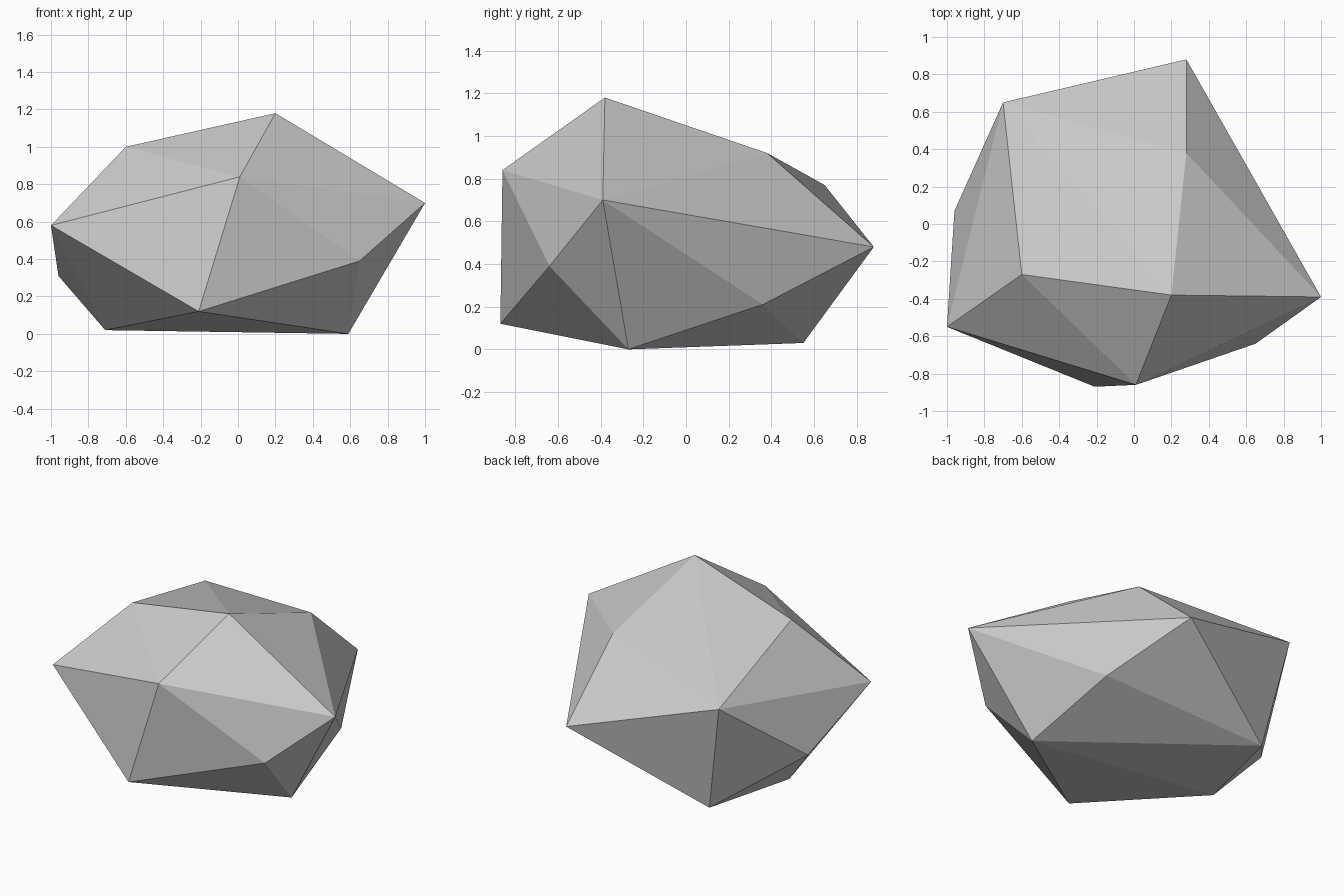
import bpy
import bmesh

if "Cube" in bpy.data.objects:
    bpy.data.objects.remove(bpy.data.objects["Cube"])

# Corner points of the faceted boulder
CORNERS = [
    # crown
    (0.20, -0.38, 1.18), (-0.60, -0.27, 1.00), (0.28, 0.38, 0.92), (0.01, -0.86, 0.84),
    # girdle
    (-1.00, -0.55, 0.58), (-0.70, 0.65, 0.77), (0.28, 0.88, 0.48), (1.00, -0.39, 0.70),
    (0.65, -0.64, 0.39), (-0.96, 0.07, 0.31), (0.52, 0.36, 0.21),
    # underside
    (-0.21, -0.87, 0.12), (0.59, -0.27, 0.00), (-0.71, -0.09, 0.02), (-0.56, 0.55, 0.03),
]

# Stone colour
stone = bpy.data.materials.new("stone_grey")
stone.diffuse_color = (0.60, 0.60, 0.60, 1.0)
stone.use_nodes = True
stone.node_tree.nodes["Principled BSDF"].inputs["Base Color"].default_value = stone.diffuse_color

# Boulder: the flat-faced hull around the corners
bm = bmesh.new()
for corner in CORNERS:
    bm.verts.new(corner)
bmesh.ops.convex_hull(bm, input=bm.verts[:])
bmesh.ops.recalc_face_normals(bm, faces=bm.faces[:])
mesh = bpy.data.meshes.new("boulder")
bm.to_mesh(mesh)
bm.free()
mesh.materials.append(stone)
boulder = bpy.data.objects.new("boulder", mesh)
bpy.context.collection.objects.link(boulder)
